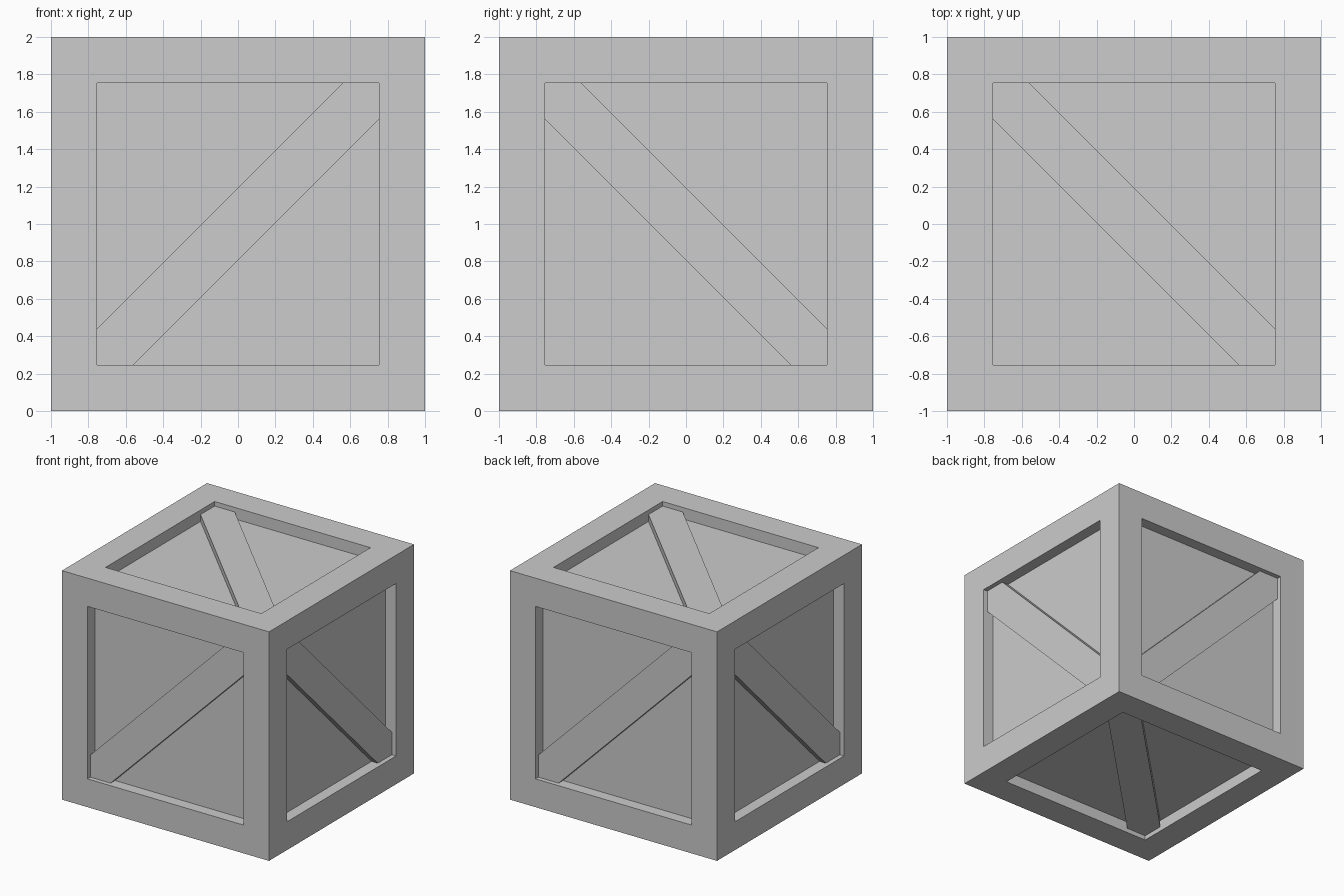
import bpy
import bmesh
from mathutils import Matrix, Vector

OPEN = 0.753     # half width of each framed opening
PANEL = 0.90     # distance of the sunken panels from the centre
BRACE = 0.96     # distance of the brace fronts from the centre
CUT = 0.195      # brace half width, measured along the frame

cube = bpy.data.objects.get("Cube")
if cube:
    bpy.data.objects.remove(cube, do_unlink=True)

grey = bpy.data.materials.new("light_grey")
grey.use_nodes = True
colour = (0.604, 0.604, 0.604, 1)
grey.diffuse_color = colour
grey.node_tree.nodes["Principled BSDF"].inputs["Base Color"].default_value = colour


def add_object(name, bm):
    bmesh.ops.recalc_face_normals(bm, faces=bm.faces)
    mesh = bpy.data.meshes.new(name)
    bm.to_mesh(mesh)
    bm.free()
    mesh.materials.append(grey)
    obj = bpy.data.objects.new(name, mesh)
    obj.location.z = 1
    bpy.context.collection.objects.link(obj)


# Crate body: a cube whose faces are inset into a frame and sunken panels
bm = bmesh.new()
bmesh.ops.create_cube(bm, size=2)
panels = bm.faces[:]
bmesh.ops.inset_individual(bm, faces=panels, thickness=1 - OPEN, use_even_offset=True)
bmesh.ops.inset_individual(bm, faces=panels, thickness=0, depth=PANEL - 1)
add_object("crate_body", bm)


# Diagonal brace: a corner-to-corner hexagonal plank lying on a panel
def add_brace(name, normal, u):
    turn = Matrix((u, normal.cross(u), normal)).transposed()
    a, b = OPEN, OPEN - CUT
    outline = [(-a, -a), (-b, -a), (a, b), (a, a), (b, a), (-a, -b)]
    bm = bmesh.new()
    face = bm.faces.new([bm.verts.new(turn @ Vector((x, y, PANEL))) for x, y in outline])
    top = bmesh.ops.extrude_face_region(bm, geom=[face])["geom"]
    moved = [v for v in top if isinstance(v, bmesh.types.BMVert)]
    bmesh.ops.translate(bm, verts=moved, vec=normal * (BRACE - PANEL))
    add_object(name, bm)


X, Y, Z = Vector((1, 0, 0)), Vector((0, 1, 0)), Vector((0, 0, 1))
for name, normal, u in (
    ("front_brace", -Y, X),
    ("back_brace", Y, X),
    ("left_brace", X, -Z),
    ("right_brace", -X, Z),
    ("top_brace", Z, -Y),
    ("bottom_brace", -Z, Y),
):
    add_brace(name, normal, u)
